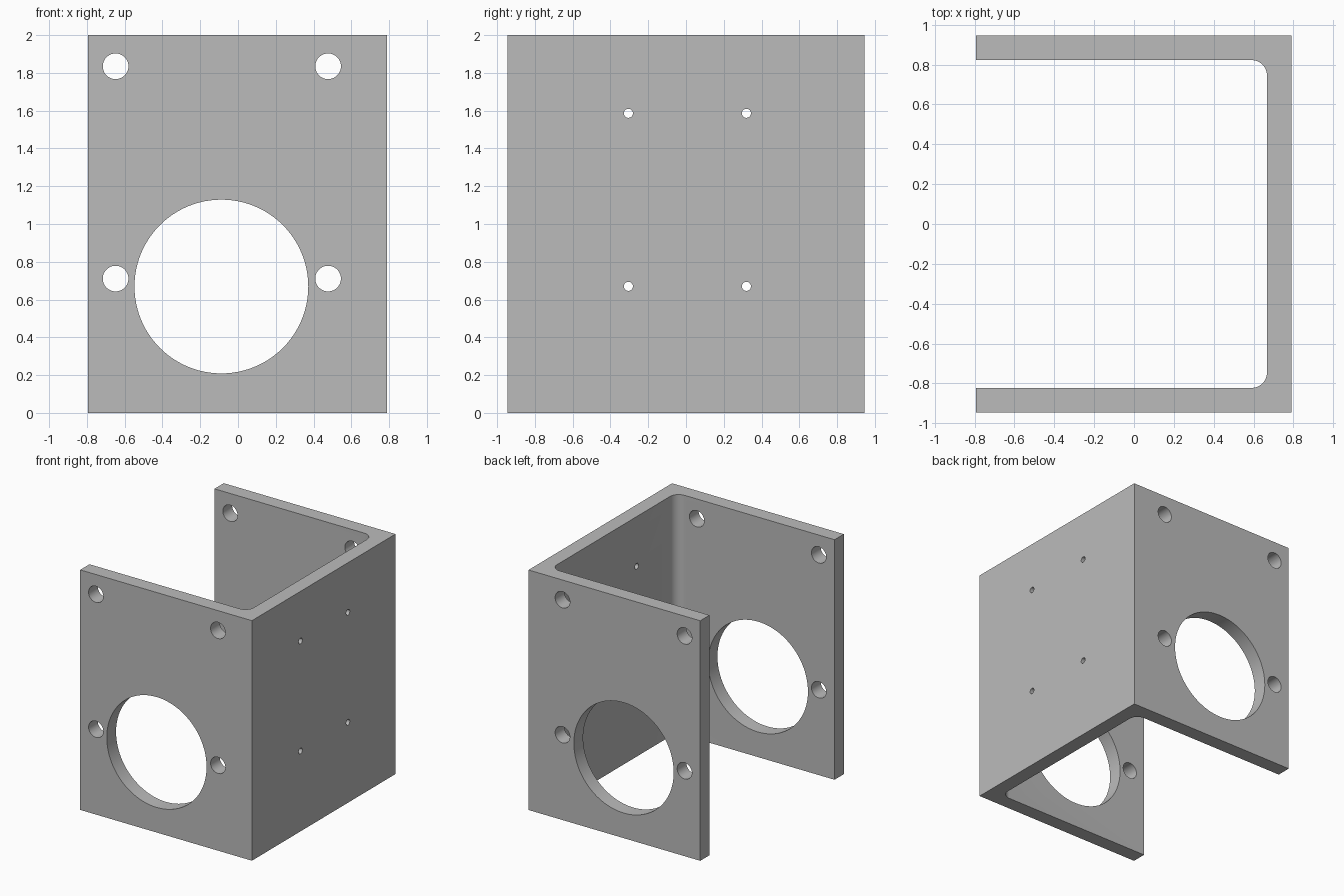
import bpy, bmesh, math
from mathutils import Matrix, Vector

default = bpy.data.objects.get("Cube")
if default:
    bpy.data.objects.remove(default, do_unlink=True)

HEIGHT = 2.0
X0, X1, Y = -0.793, 0.79, 0.945      # outer limits of the channel
WALL, FILLET = 0.122, 0.08           # wall thickness, inner corner radius

grey = bpy.data.materials.new("plain grey")
grey.use_nodes = True
colour = (0.5, 0.5, 0.5, 1)
grey.diffuse_color = colour
grey.node_tree.nodes["Principled BSDF"].inputs["Base Color"].default_value = colour


def make_object(name, bm):
    bmesh.ops.recalc_face_normals(bm, faces=bm.faces)
    mesh = bpy.data.meshes.new(name)
    bm.to_mesh(mesh)
    bm.free()
    mesh.materials.append(grey)
    ob = bpy.data.objects.new(name, mesh)
    bpy.context.collection.objects.link(ob)
    return ob


def fillet(cx, cy, start, steps=12):
    """Quarter arc, turning clockwise from the start angle."""
    angles = [start - math.pi / 2 * i / steps for i in range(steps + 1)]
    return [(cx + FILLET * math.cos(a), cy + FILLET * math.sin(a)) for a in angles]


# U-shaped bracket: plan outline extruded upwards
inner_x, inner_y = X1 - WALL, Y - WALL
cx, cy = inner_x - FILLET, inner_y - FILLET
outline = [(X0, -Y), (X1, -Y), (X1, Y), (X0, Y), (X0, inner_y)]
outline += fillet(cx, cy, math.pi / 2) + fillet(cx, -cy, 0)
outline += [(X0, -inner_y)]
bm = bmesh.new()
base = bm.faces.new([bm.verts.new((x, y, 0)) for x, y in outline])
top = bmesh.ops.extrude_face_region(bm, geom=[base])["geom"]
bmesh.ops.translate(bm, vec=(0, 0, HEIGHT),
                    verts=[v for v in top if isinstance(v, bmesh.types.BMVert)])
bracket = make_object("channel_bracket", bm)

# Hole cutters: cylinders through both side plates and through the back wall
bm = bmesh.new()


def add_hole(centre, radius, axis, length, sides):
    turn = Vector((0, 0, 1)).rotation_difference(Vector(axis)).to_matrix().to_4x4()
    bmesh.ops.create_cone(bm, cap_ends=True, segments=sides, radius1=radius,
                          radius2=radius, depth=length,
                          matrix=Matrix.Translation(centre) @ turn)


add_hole((-0.088, 0, 0.669), 0.46, (0, 1, 0), 2.4, 96)
for z in (0.711, 1.835):
    for x in (-0.648, 0.477):
        add_hole((x, 0, z), 0.068, (0, 1, 0), 2.4, 40)
for z in (0.67, 1.586):
    for y in (-0.305, 0.32):
        add_hole((X1, y, z), 0.024, (1, 0, 0), 0.5, 24)
cutter = make_object("hole_cutter", bm)
cutter.hide_render = True

# Cut the holes, then shade the curved walls smooth
cut = bracket.modifiers.new("holes", "BOOLEAN")
cut.operation, cut.solver, cut.object = "DIFFERENCE", "EXACT", cutter
bpy.ops.object.select_all(action="DESELECT")
bpy.context.view_layer.objects.active = bracket
bracket.select_set(True)
bpy.ops.object.modifier_apply(modifier=cut.name)
bpy.data.objects.remove(cutter, do_unlink=True)
bpy.ops.object.shade_smooth_by_angle(angle=math.radians(30))
